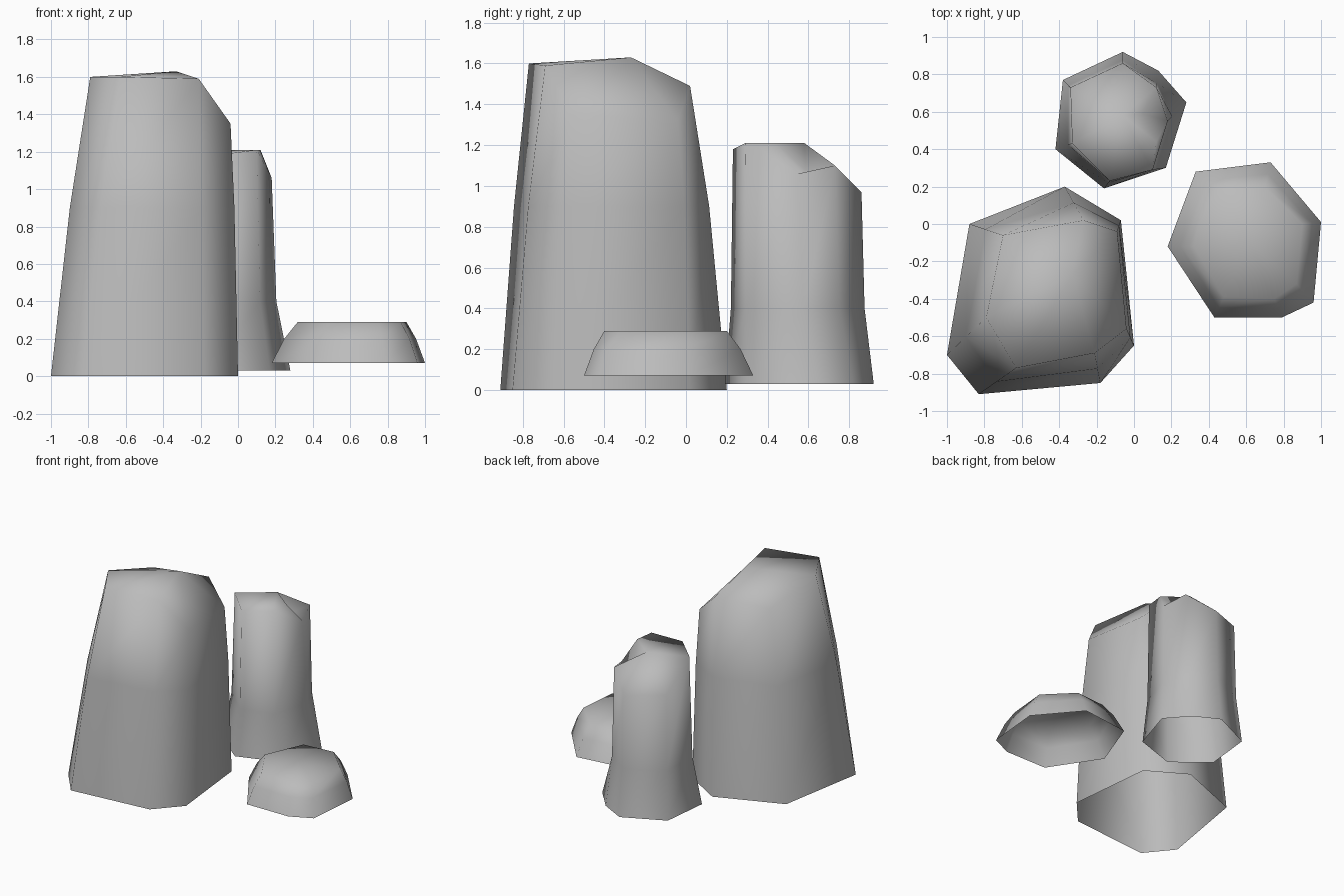
import bpy
import bmesh
from mathutils import Vector

default_cube = bpy.data.objects.get("Cube")
if default_cube:
    bpy.data.objects.remove(default_cube, do_unlink=True)

# One plain stone material
stone = bpy.data.materials.new("grey_stone")
stone.use_nodes = True
stone_colour = (0.5, 0.5, 0.5, 1.0)
stone.diffuse_color = stone_colour
stone.node_tree.nodes["Principled BSDF"].inputs["Base Color"].default_value = stone_colour


def build_rock(name, base_z, base, shoulder, peak, waist_z, waist_blend, notch=None):
    """Loft base -> waist -> shoulder, then fan the cap to a peak; the underside is open."""
    bm = bmesh.new()
    foot = [Vector((x, y, base_z)) for x, y in base]
    top = [Vector(point) for point in shoulder]
    waist = []
    for low, high in zip(foot, top):
        point = low.lerp(high, waist_blend)
        point.z = waist_z
        waist.append(point)
    rings = [[bm.verts.new(point) for point in ring] for ring in (foot, waist, top)]

    # Side walls
    count = len(base)
    for lower, upper in zip(rings, rings[1:]):
        for i in range(count):
            j = (i + 1) % count
            bm.faces.new((lower[i], lower[j], upper[j], upper[i]))

    # Cap, with an optional chipped notch replacing one shoulder corner
    rim = list(rings[-1])
    if notch:
        corner, points = notch
        chip = [bm.verts.new(point) for point in points]
        path = [rim[corner - 1]] + chip + [rim[corner + 1]]
        for first, second in zip(path, path[1:]):
            bm.faces.new((first, rim[corner], second))
        rim[corner:corner + 1] = chip
    summit = bm.verts.new(peak)
    for i, vert in enumerate(rim):
        bm.faces.new((vert, rim[(i + 1) % len(rim)], summit))

    for face in bm.faces:
        face.smooth = True
    mesh = bpy.data.meshes.new(name)
    bm.to_mesh(mesh)
    bm.free()
    mesh.materials.append(stone)
    rock = bpy.data.objects.new(name, mesh)
    bpy.context.collection.objects.link(rock)
    return rock


# Large standing rock
build_rock(
    "tall_rock", 0,
    base=[(-1, -.7), (-.83, -.91), (-.18, -.85), (0, -.65),
          (-.07, .02), (-.37, .2), (-.88, 0)],
    shoulder=[(-.79, -.5, 1.6), (-.63, -.77, 1.6), (-.21, -.69, 1.59), (-.04, -.56, 1.35),
              (-.09, -.04, 1.32), (-.27, .02, 1.49), (-.7, -.06, 1.48)],
    peak=(-.33, -.27, 1.63), waist_z=.9, waist_blend=.48)

# Slender rear rock with a chipped top
build_rock(
    "rear_rock", .03,
    base=[(-.42, .4), (-.16, .19), (.17, .3), (.28, .65),
          (.13, .82), (-.06, .92), (-.38, .77)],
    shoulder=[(-.33, .43, 1.19), (-.13, .23, 1.18), (.1, .29, 1.21), (.18, .55, 1.06),
              (.12, .73, 1.1), (-.06, .86, .97), (-.34, .73, 1)],
    peak=(-.06, .58, 1.21), waist_z=.4, waist_blend=.75,
    notch=(3, [(.12, .44, 1.21), (.05, .59, 1.07)]))

# Low flat rock
build_rock(
    "low_rock", .07,
    base=[(.18, -.12), (.43, -.5), (.79, -.5), (.96, -.42),
          (1, .01), (.73, .33), (.33, .28)],
    shoulder=[(.32, -.12, .29), (.48, -.39, .29), (.75, -.4, .29), (.87, -.32, .29),
              (.9, 0, .29), (.7, .2, .29), (.45, .18, .29)],
    peak=(.62, -.1, .29), waist_z=.2, waist_blend=.48)
